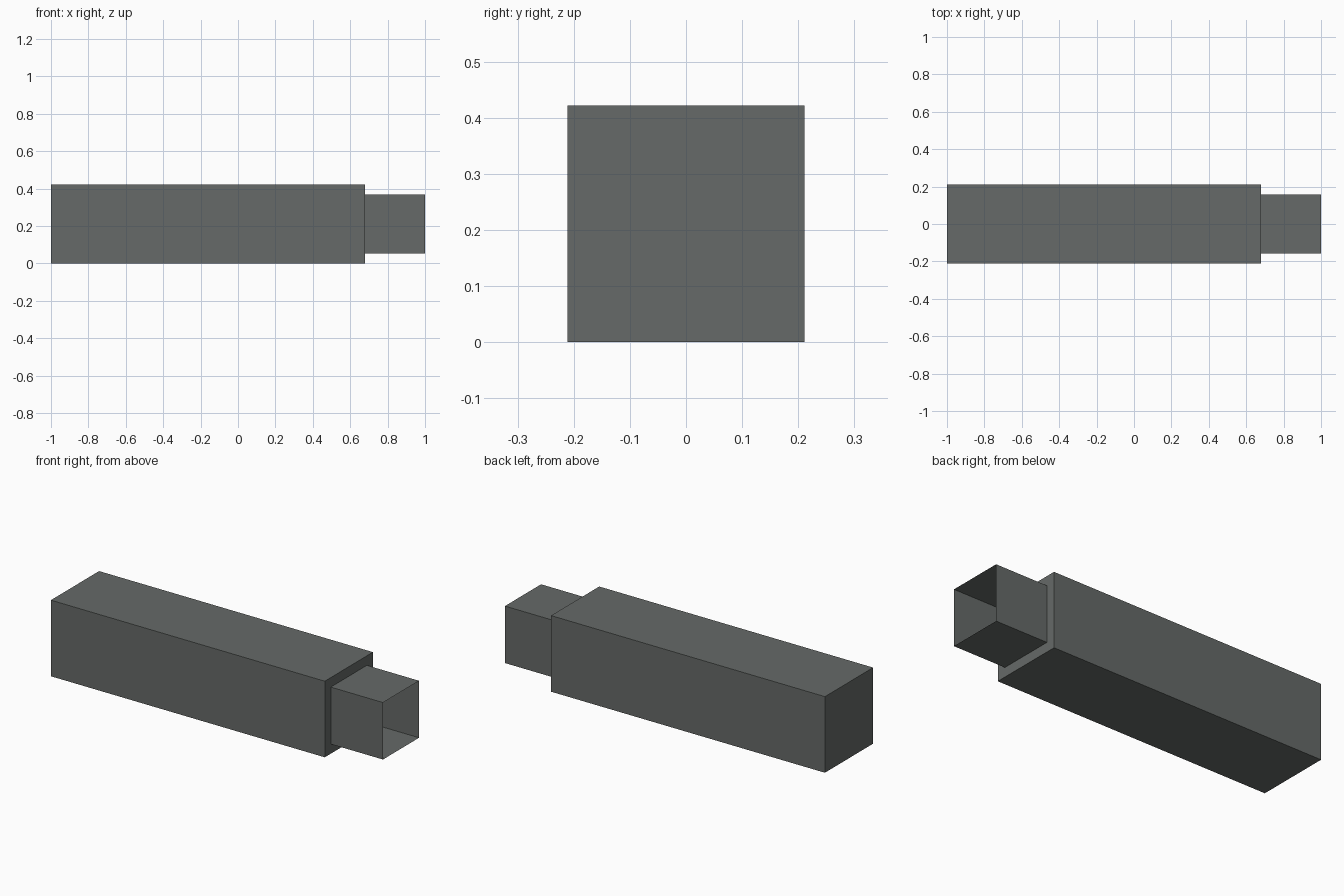
import bpy
import bmesh
from mathutils import Matrix, Vector

cube = bpy.data.objects.get("Cube")
if cube:
    bpy.data.objects.remove(cube, do_unlink=True)

# Dark grey finish
grey = bpy.data.materials.new("dark_grey")
grey.use_nodes = True
colour = (0.133, 0.144, 0.138, 1)
grey.diffuse_color = colour
grey.node_tree.nodes["Principled BSDF"].inputs["Base Color"].default_value = colour

HALF = 0.211   # half width of the body, also its centre height
STEP = 0.68    # where the body ends and the sleeve begins


def square_bar(name, x0, x1, half, open_ends=False):
    """Square bar along x; open_ends leaves only its four thin walls."""
    bm = bmesh.new()
    bmesh.ops.create_cube(bm, size=1)
    bmesh.ops.recalc_face_normals(bm, faces=bm.faces)
    if open_ends:
        ends = [f for f in bm.faces if abs(f.normal.x) > 0.9]
        bmesh.ops.delete(bm, geom=ends, context='FACES_ONLY')
    size = Vector((x1 - x0, 2 * half, 2 * half))
    bm.transform(Matrix.Translation(((x0 + x1) / 2, 0, HALF)) @ Matrix.Diagonal(size).to_4x4())
    mesh = bpy.data.meshes.new(name)
    bm.to_mesh(mesh)
    bm.free()
    mesh.materials.append(grey)
    obj = bpy.data.objects.new(name, mesh)
    bpy.context.collection.objects.link(obj)
    return obj


# Closed main body and the narrower open sleeve on its left end
square_bar("main_body", -1, STEP, HALF)
square_bar("end_sleeve", STEP, 1, 0.158, open_ends=True)
